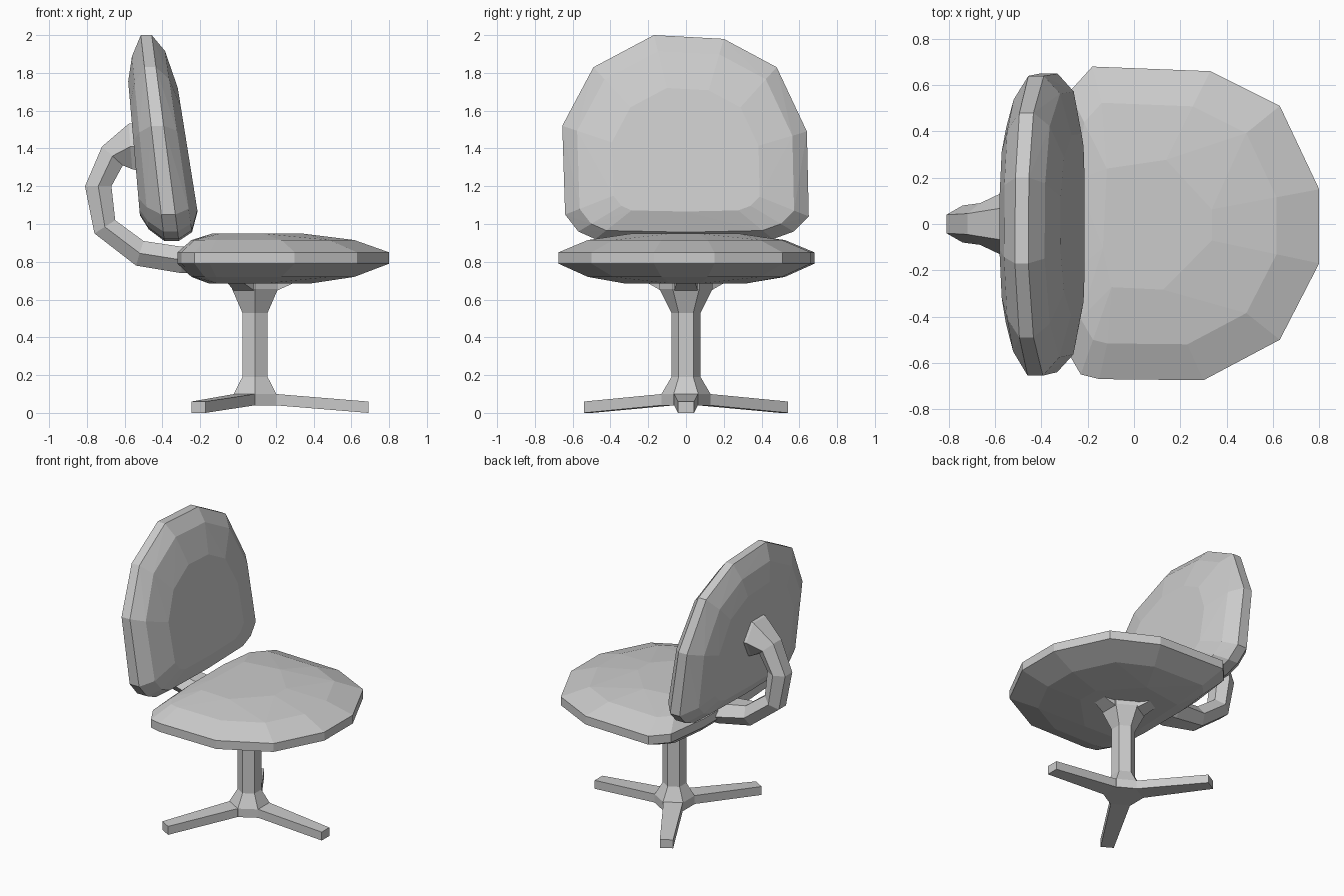
import bpy, bmesh
from math import sin, cos, radians, pi

if "Cube" in bpy.data.objects:
    bpy.data.objects.remove(bpy.data.objects["Cube"])


def finish(name, bm):
    bmesh.ops.recalc_face_normals(bm, faces=bm.faces[:])
    me = bpy.data.meshes.new(name)
    bm.to_mesh(me)
    bm.free()
    ob = bpy.data.objects.new(name, me)
    bpy.context.collection.objects.link(ob)
    return ob


def loft(name, rings):
    """Skin a list of equally sized point rings and cap both ends."""
    bm = bmesh.new()
    vs = [[bm.verts.new(p) for p in r] for r in rings]
    n = len(rings[0])
    for a, b in zip(vs, vs[1:]):
        for i in range(n):
            j = (i + 1) % n
            bm.faces.new((a[i], a[j], b[j], b[i]))
    bm.faces.new(vs[0])
    bm.faces.new(vs[-1])
    return finish(name, bm)


def cushion(name, outline, centre, layers, place):
    """Faceted pillow: hull of scaled copies of an outline."""
    bm = bmesh.new()
    for scale, off, step in layers:
        for u, v in outline[::step]:
            bm.verts.new(place(centre[0] + (u - centre[0]) * scale,
                               centre[1] + (v - centre[1]) * scale, off))
    res = bmesh.ops.convex_hull(bm, input=bm.verts[:])
    loose = [v for v in bm.verts if not v.link_faces]
    bmesh.ops.delete(bm, geom=loose, context='VERTS')
    return finish(name, bm)


# Seat cushion (outline in x, y)
seat_outline = [(0.80, 0.15), (0.63, 0.51), (0.33, 0.66), (-0.18, 0.68),
                (-0.28, 0.57), (-0.32, 0.25), (-0.32, -0.25), (-0.30, -0.53),
                (-0.23, -0.65), (-0.15, -0.67), (0.30, -0.675), (0.63, -0.50),
                (0.80, -0.17)]
cushion("seat", seat_outline, (0, 0),
        [(0.42, 0.13, 2), (0.77, 0.095, 1), (1, 0.03, 1),
         (1, -0.03, 1), (0.77, -0.10, 1), (0.48, -0.135, 2)],
        lambda x, y, o: (x, y, 0.82 + o))

# Backrest cushion (outline in y, z), leaning back towards the top
back_outline = [(-0.17, 2.0), (0.20, 1.98), (0.48, 1.83), (0.64, 1.49),
                (0.65, 1.04), (0.57, 0.96), (0.46, 0.92), (0, 0.91),
                (-0.48, 0.92), (-0.57, 0.96), (-0.64, 1.05), (-0.655, 1.52),
                (-0.49, 1.83)]
cushion("backrest", back_outline, (0, 1.3),
        [(0.60, 0.148, 1), (0.88, 0.105, 1), (1, 0.035, 1),
         (1, -0.035, 1), (0.84, -0.105, 1), (0.65, -0.142, 1)],
        lambda y, z, o: (-0.37 - 0.123 * (z - 1.06) + o * (1 - 0.25 * (z - 1.3)), y, z))

# Curved bracket: outer (x, z), inner (x, z), half width in y
path = [((-0.47, 1.55), (-0.47, 1.27), 0.15),
        ((-0.58, 1.53), (-0.56, 1.29), 0.135),
        ((-0.72, 1.41), (-0.61, 1.31), 0.09),
        ((-0.81, 1.20), (-0.67, 1.20), 0.08),
        ((-0.76, 0.95), (-0.65, 1.02), 0.08),
        ((-0.54, 0.78), (-0.50, 0.91), 0.09),
        ((-0.30, 0.74), (-0.30, 0.88), 0.13),
        ((-0.20, 0.74), (-0.20, 0.88), 0.13)]


def hex_section(o, i, h):
    mx, mz = (o[0] + i[0]) / 2, (o[1] + i[1]) / 2
    return [(o[0], h / 2, o[1]), (o[0], -h / 2, o[1]), (mx, -h, mz),
            (i[0], -h / 2, i[1]), (i[0], h / 2, i[1]), (mx, h, mz)]


loft("back_bracket", [hex_section(*p) for p in path])

# Six-sided pedestal column with flared ends
CX = 0.09


def hexagon(r, z):
    return [(CX + r * cos(radians(30 + 60 * k)), r * sin(radians(30 + 60 * k)), z)
            for k in range(6)]


loft("column", [hexagon(r, z) for r, z in
                [(0.13, 0.04), (0.13, 0.10), (0.077, 0.19), (0.077, 0.53),
                 (0.14, 0.655), (0.14, 0.70)]])


# Three legs and three seat supports, evenly spaced around the column
def arm(name, angle, a, b):
    c, s = cos(angle), sin(angle)
    rings = []
    for r, w, z0, z1 in (a, b):
        rings.append([(CX + r * c - y * s, r * s + y * c, z)
                      for y, z in ((-w, z0), (w, z0), (w, z1), (-w, z1))])
    loft(name, rings)


for k in range(3):
    ang = 2 * pi * k / 3
    arm(f"leg_{k + 1}", ang, (0.11, 0.063, 0.04, 0.10), (0.60, 0.043, 0.0, 0.06))
    arm(f"seat_support_{k + 1}", ang, (0.10, 0.065, 0.64, 0.71), (0.20, 0.05, 0.685, 0.73))
